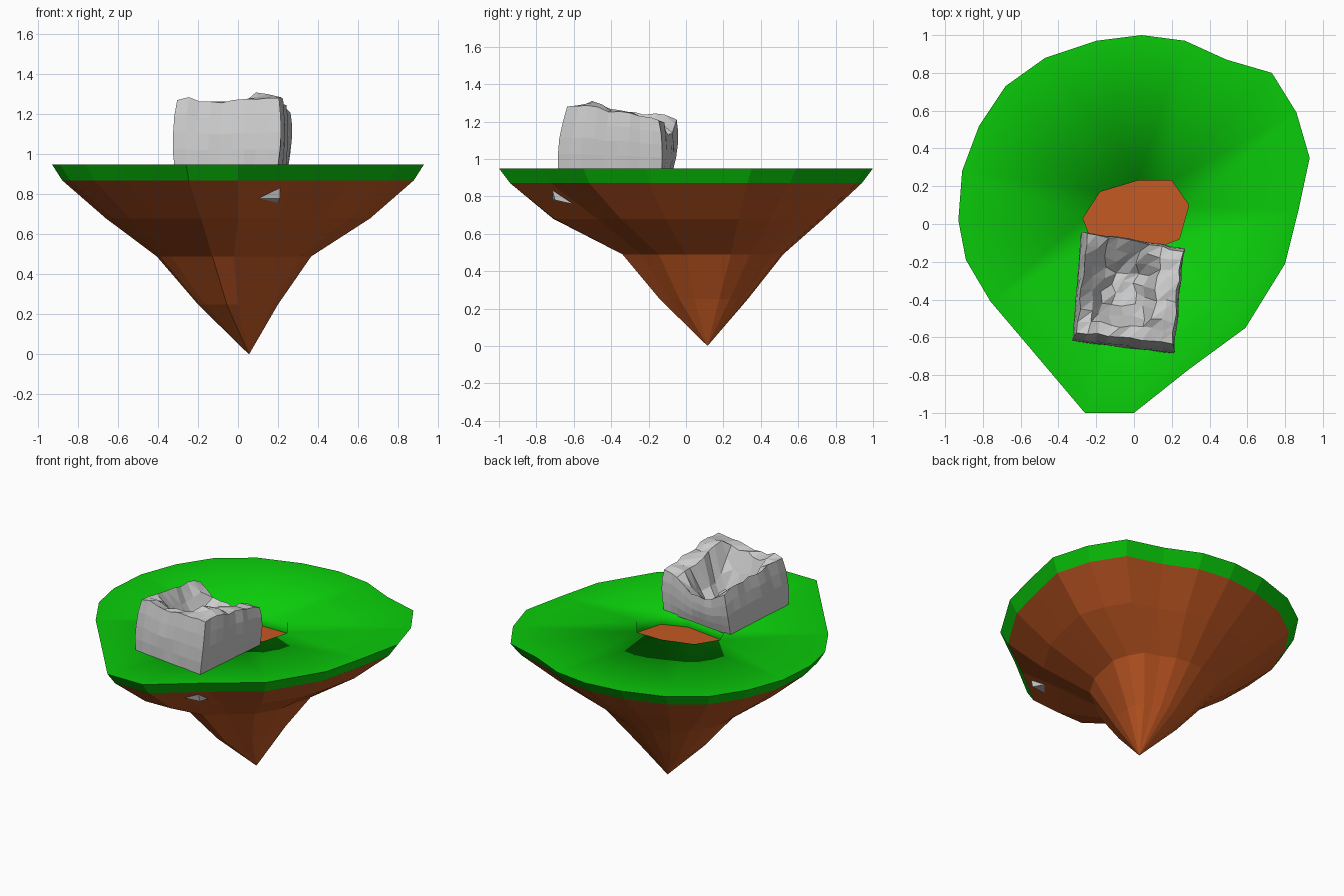
import bpy, bmesh, math, random
from mathutils import Vector

if "Cube" in bpy.data.objects:
    bpy.data.objects.remove(bpy.data.objects["Cube"])

random.seed(4)

def material(name, rgb):
    m = bpy.data.materials.new(name)
    m.diffuse_color = (*rgb, 1)
    m.use_nodes = True
    m.node_tree.nodes["Principled BSDF"].inputs["Base Color"].default_value = m.diffuse_color
    return m

def finish(bm, name, mats=()):
    bmesh.ops.recalc_face_normals(bm, faces=bm.faces[:])
    me = bpy.data.meshes.new(name)
    bm.to_mesh(me)
    bm.free()
    ob = bpy.data.objects.new(name, me)
    bpy.context.collection.objects.link(ob)
    for m in mats:
        me.materials.append(m)
    return ob

grass = material("grass", (0.003, 0.6, 0.003))
earth = material("earth", (0.55, 0.1, 0.017))

# Island: outline of the rim, anticlockwise from the back
rim = [(.04, 1), (-.20, .97), (-.47, .88), (-.68, .73), (-.82, .52), (-.91, .28),
       (-.93, .02), (-.89, -.19), (-.76, -.41), (-.59, -.61), (-.26, -1), (0, -1),
       (.29, -.77), (.59, -.55), (.80, -.21), (.87, .07), (.93, .35), (.86, .59),
       (.73, .80), (.49, .87), (.27, .97)]
hub = [(.02, .23), (-.18, .17), (-.27, .03), (-.22, -.1), (.08, -.14), (.24, -.08),
       (.29, .1), (.2, .23)]

bm = bmesh.new()

def ring(pts, z, sx=1, sy=1, ox=0, oy=0):
    return [bm.verts.new((x * sx + ox, y * sy + oy, z)) for x, y in pts]

def skin(a, b, mat, smooth=False):
    n = len(a)
    for i in range(n):
        f = bm.faces.new((a[i], a[(i + 1) % n], b[(i + 1) % n], b[i]))
        f.material_index, f.smooth = mat, smooth

top = ring(rim, .95)
turf = ring(rim, .87, .945, .94)
bulge = ring(rim, .68, .71, .70, 0, .035)
# earth swells below the front point and dips beside it
for k, dy in ((10, -.045), (11, -.04), (12, .03)):
    bulge[k].co.y += dy
mid = ring(rim, .49, .415, .43, -.02, .09)
low = ring(rim, .25, .215, .235, 0, .095)
skin(top, turf, 0)
skin(turf, bulge, 1)
skin(bulge, mid, 1)
skin(mid, low, 1)
tip = bm.verts.new((.055, .115, 0))
for i in range(len(low)):
    bm.faces.new((low[i], low[(i + 1) % len(low)], tip)).material_index = 1

# Level grass with a shallow pit that has bare earth at the bottom
lip = ring(hub, .95)
pit = ring(hub, .875)
skin(lip, pit, 0, True)
bm.faces.new(pit).material_index = 1

def nearest(v):
    c = Vector((0, .05))
    d = (v.co.xy - c).normalized()
    return max(range(len(lip)), key=lambda k: (lip[k].co.xy - c).normalized().dot(d))

n, m = len(top), len(lip)
for i in range(n):
    j = (i + 1) % n
    a, b = nearest(top[i]), nearest(top[j])
    bm.faces.new((top[i], top[j], lip[a])).smooth = True
    while a != b:
        c = (a + 1) % m
        bm.faces.new((top[j], lip[c], lip[a])).smooth = True
        a = c
finish(bm, "island", (grass, earth))

# Boulder: rough block with a deep hollow top that opens to the back
N, L = 9, 4
base = [Vector(p) for p in ((-.32, -.62), (.2, -.685), (.25, -.13), (-.28, -.07))]
crown = [Vector(p) for p in ((-.30, -.57), (.2, -.63), (.255, -.14), (-.25, -.05))]

def patch(c, u, v):
    return (c[0] * (1 - u) + c[1] * u) * (1 - v) + (c[3] * (1 - u) + c[2] * u) * v

def height(u, v):
    z = 1.265 - .06 * v * v
    z += .045 * math.exp(-((u - .85) ** 2 + (v - .2) ** 2) / .04)
    z += .02 * math.exp(-((u - .05) ** 2 + (v - .9) ** 2) / .02)
    z += .02 * math.exp(-((u - .08) ** 2 + (v - .05) ** 2) / .01)
    hollow = max(0, 1 - (abs(u - .42) / .36) ** 3)
    hollow *= min(1, max(0, (v - .1) / .25)) * (1 if v < .7 else 1 - (v - .7) * 2.3)
    return z - .24 * hollow

bm = bmesh.new()
grid = {}
for i in range(N + 1):
    for j in range(N + 1):
        u, v = i / N, j / N
        p = patch(crown, u, v)
        edge = i in (0, N) or j in (0, N)
        k = .008 if edge else .014
        r = [random.uniform(-k, k) for _ in range(3)]
        grid[i, j] = bm.verts.new((p.x + r[0], p.y + r[1], height(u, v) + r[2]))
for i in range(N):
    for j in range(N):
        q = (grid[i, j], grid[i + 1, j], grid[i + 1, j + 1], grid[i, j + 1])
        bm.faces.new(q[:3])
        bm.faces.new((q[0], q[2], q[3]))

# Boulder sides, slightly swollen at half height
loop = ([(i, 0) for i in range(N)] + [(N, j) for j in range(N)] +
        [(i, N) for i in range(N, 0, -1)] + [(0, j) for j in range(N, 0, -1)])
centre = Vector((-.03, -.36))
above = [grid[k] for k in loop]
for s in range(1, L + 1):
    t = s / L
    row = []
    for k in loop:
        g = grid[k].co
        p = g.xy.lerp(patch(base, k[0] / N, k[1] / N), t)
        p = centre + (p - centre) * (1 + .05 * math.sin(math.pi * t) + random.uniform(-.008, .008))
        row.append(bm.verts.new((p.x, p.y, g.z * (1 - t) + .94 * t)))
    skin(above, row, 0)
    above = row
bm.faces.new(above)
finish(bm, "boulder")

# Stone chip poking out of the earth at the front
bm = bmesh.new()
vs = [bm.verts.new(p) for p in ((.1, -.715, .78), (.21, -.715, .835), (.21, -.70, .78), (.2, -.59, .755))]
for a, b, c in ((0, 1, 2), (0, 1, 3), (1, 2, 3), (0, 2, 3)):
    bm.faces.new((vs[a], vs[b], vs[c]))
finish(bm, "stone_chip")
